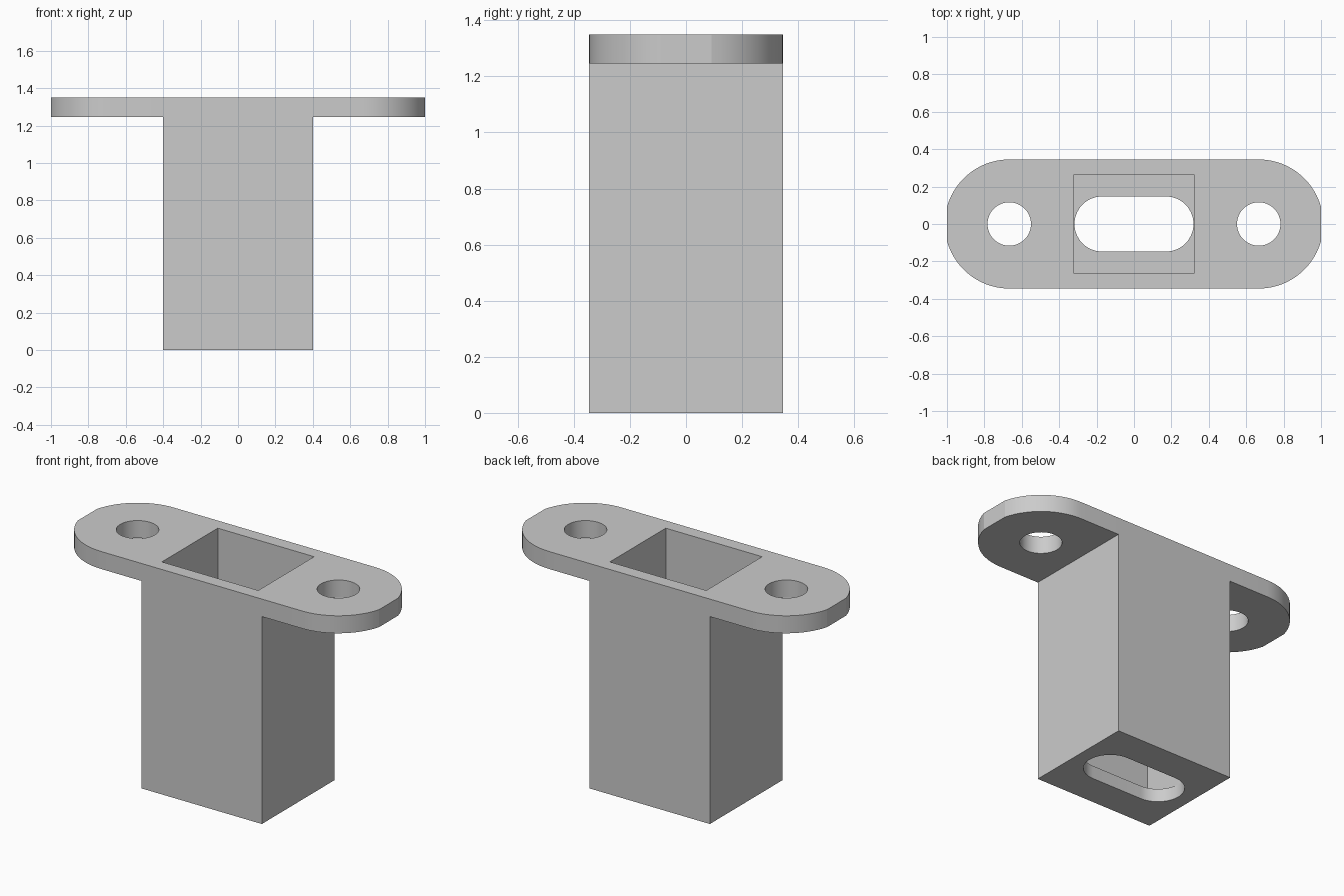
import bpy, bmesh, math

cube = bpy.data.objects.get("Cube")
if cube:
    bpy.data.objects.remove(cube, do_unlink=True)

HALF_DEPTH = 0.345
HEIGHT = 1.35
FLANGE_Z = 1.245
WALL = 0.08
BOLT_X = 0.667

grey = bpy.data.materials.new("light grey")
grey.use_nodes = True
grey.diffuse_color = (0.6, 0.6, 0.6, 1)
grey.node_tree.nodes["Principled BSDF"].inputs["Base Color"].default_value = (0.6, 0.6, 0.6, 1)


def prism(name, outline, z0, z1):
    """Extrude a closed xy outline from z0 to z1."""
    bm = bmesh.new()
    face = bm.faces.new([bm.verts.new((x, y, z0)) for x, y in outline])
    top = bmesh.ops.extrude_face_region(bm, geom=[face])["geom"]
    verts = [v for v in top if isinstance(v, bmesh.types.BMVert)]
    bmesh.ops.translate(bm, verts=verts, vec=(0, 0, z1 - z0))
    bmesh.ops.recalc_face_normals(bm, faces=bm.faces)
    mesh = bpy.data.meshes.new(name)
    bm.to_mesh(mesh)
    bm.free()
    mesh.materials.append(grey)
    obj = bpy.data.objects.new(name, mesh)
    bpy.context.collection.objects.link(obj)
    return obj


def rectangle(hx, hy):
    return [(-hx, -hy), (hx, -hy), (hx, hy), (-hx, hy)]


def stadium(cx, r, start=0.0, steps=14):
    """Rounded slot outline; start > 0 cuts the tips of the round ends flat."""
    quarter = [start + (math.pi / 2 - start) * i / steps for i in range(steps + 1)]
    half = [-a for a in reversed(quarter)] + (quarter if start else quarter[1:])
    right = [(cx + r * math.cos(a), r * math.sin(a)) for a in half]
    return right + [(-x, -y) for x, y in right]


def circle(cx, r, steps=48):
    return [(cx + r * math.cos(2 * math.pi * i / steps),
             r * math.sin(2 * math.pi * i / steps)) for i in range(steps)]


def boolean(target, tool, operation):
    tool.hide_render = True
    mod = target.modifiers.new(operation.lower(), "BOOLEAN")
    mod.operation = operation
    mod.solver = "EXACT"
    mod.object = tool
    with bpy.context.temp_override(object=target, active_object=target):
        bpy.ops.object.modifier_apply(modifier=mod.name)
    bpy.data.objects.remove(tool, do_unlink=True)


# Rectangular tube body joined to the mounting flange
body = prism("flanged_socket", rectangle(0.4, HALF_DEPTH), 0, HEIGHT)
tip = math.acos((1 - BOLT_X) / HALF_DEPTH)
flange = prism("flange", stadium(BOLT_X, HALF_DEPTH, tip), FLANGE_Z, HEIGHT)
boolean(body, flange, "UNION")

# Pocket open at the top, leaving a thin floor
pocket = rectangle(0.4 - WALL, HALF_DEPTH - WALL)
boolean(body, prism("pocket_cutter", pocket, WALL, HEIGHT + 0.2), "DIFFERENCE")

# Rounded slot through the floor
slot_r = 0.147
slot = stadium(0.318 - slot_r, slot_r)
boolean(body, prism("slot_cutter", slot, -0.2, WALL + 0.2), "DIFFERENCE")

# Bolt holes at both ends of the flange
for side in (-1, 1):
    hole = circle(side * BOLT_X, 0.116)
    boolean(body, prism("hole_cutter", hole, FLANGE_Z - 0.2, HEIGHT + 0.2), "DIFFERENCE")

# Smooth round walls, keep the flat faces crisp
bpy.ops.object.select_all(action="DESELECT")
body.select_set(True)
bpy.context.view_layer.objects.active = body
bpy.ops.object.shade_smooth_by_angle(angle=math.radians(12))
